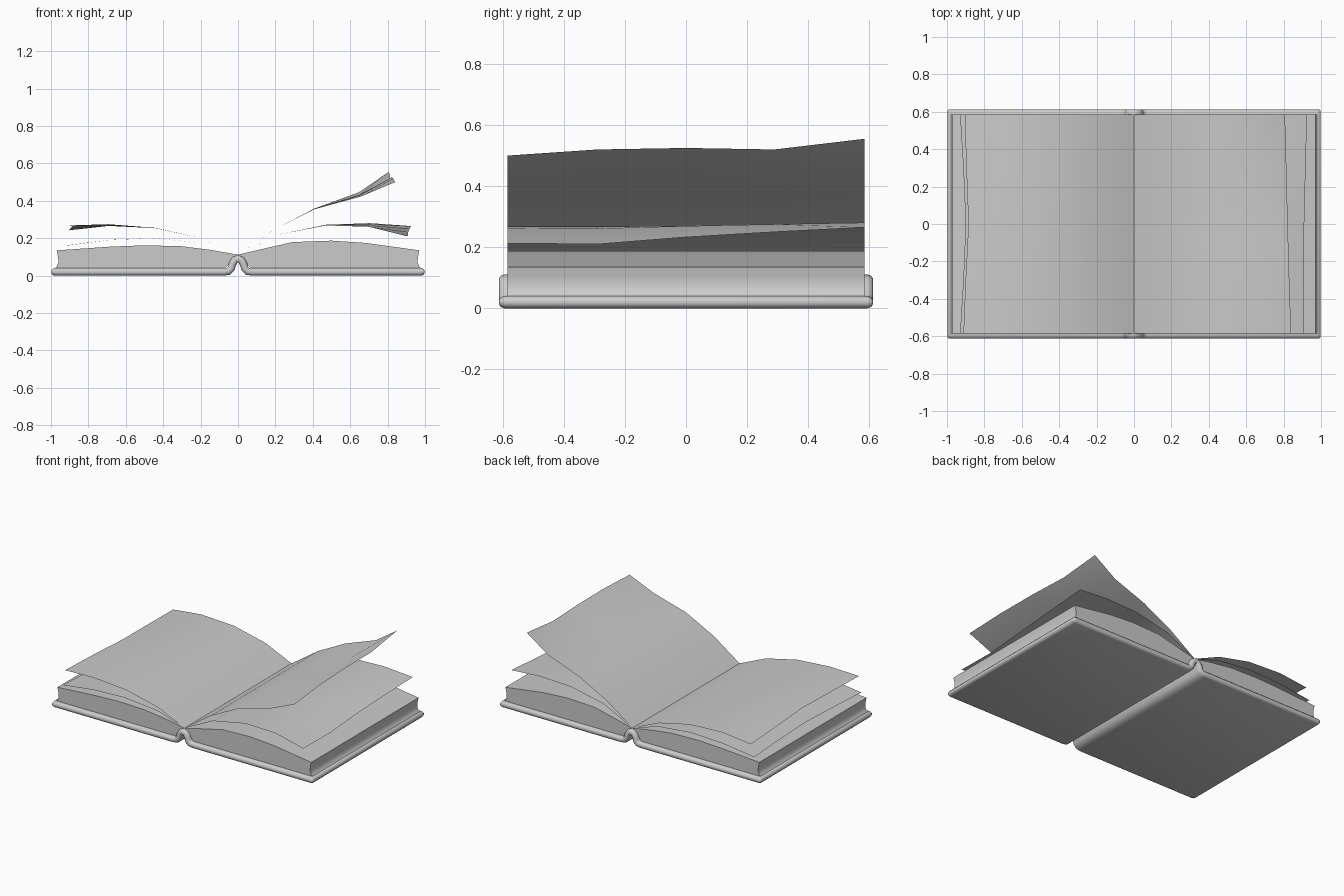
import bpy
import bmesh
from mathutils import Vector

if "Cube" in bpy.data.objects:
    bpy.data.objects.remove(bpy.data.objects["Cube"])


def make_object(name, bm, smooth=None):
    bmesh.ops.remove_doubles(bm, verts=bm.verts, dist=1e-5)
    bmesh.ops.recalc_face_normals(bm, faces=bm.faces)
    mesh = bpy.data.meshes.new(name)
    bm.to_mesh(mesh)
    bm.free()
    ob = bpy.data.objects.new(name, mesh)
    bpy.context.collection.objects.link(ob)
    if smooth:
        bpy.ops.object.select_all(action='DESELECT')
        ob.select_set(True)
        bpy.context.view_layer.objects.active = ob
        bpy.ops.object.shade_smooth_by_angle(angle=smooth)
    return ob


# Cover: two boards and a raised spine, swept along y with rounded rims
def cover():
    # centreline x, z and thickness factor, for the right half
    half = [(0, .091, 1), (.017, .083, 1), (.03, .062, 1), (.036, .038, 1),
            (.05, .023, 1), (.075, .02, 1), (.978, .02, 1), (.99, .02, .85), (.998, .02, .35)]
    path = [(-x, z, f) for x, z, f in reversed(half[1:])] + half
    bm = bmesh.new()
    rims = []
    for y, t, shrink in [(.612, .007, .006), (.606, .016, .002), (.594, .02, 0)]:
        rims.append((y, t, shrink))
    stations = rims + [(-y, t, s) for y, t, s in reversed(rims)]
    loops = []
    for y, t, s in stations:
        top, bottom = [], []
        for i, (x, z, f) in enumerate(path):
            a = path[max(i - 1, 0)]
            b = path[min(i + 1, len(path) - 1)]
            n = Vector((a[1] - b[1], b[0] - a[0])).normalized() * t * f
            xs = x * (1 - s) if abs(x) > .5 else x
            top.append(bm.verts.new((xs + n.x, y, z + n.y)))
            bottom.append(bm.verts.new((xs - n.x, y, z - n.y)))
        loops.append((top, bottom))
    for (t0, b0), (t1, b1) in zip(loops, loops[1:]):
        r0, r1 = t0 + b0[::-1], t1 + b1[::-1]
        for i in range(len(r0)):
            j = (i + 1) % len(r0)
            bm.faces.new((r0[i], r0[j], r1[j], r1[i]))
    for top, bottom in (loops[0], loops[-1]):
        for i in range(len(top) - 1):
            bm.faces.new((top[i], top[i + 1], bottom[i + 1], bottom[i]))
    make_object("cover", bm, .9)


# Page block: solid stack of pages with a hollowed fore edge
def page_block(name, side, top):
    outline = top + [(.962, .1), (.96, .07), (.97, .048), (.98, .038),
                     (.07, .038), (.05, .06), (.03, .09)]
    bm = bmesh.new()
    face = bm.faces.new([bm.verts.new((side * x, -.585, z)) for x, z in outline])
    ext = bmesh.ops.extrude_face_region(bm, geom=[face])
    moved = [v for v in ext["geom"] if isinstance(v, bmesh.types.BMVert)]
    bmesh.ops.translate(bm, verts=moved, vec=(0, 1.17, 0))
    make_object(name, bm, .5)


# Loose page: single sheet, its free edge twisted row by row from front to back
def loose_page(name, curve, edge_x, edge_z):
    bm = bmesh.new()
    rows = []
    xe, ze = curve[-1]
    for y, ex, ez in zip((-.585, -.29, 0, .29, .585), edge_x, edge_z):
        row = []
        for x, z in curve:
            w = (x / xe) ** 4
            row.append(bm.verts.new((x + w * (ex - xe), y, z + w * (ez - ze))))
        rows.append(row)
    for a, b in zip(rows, rows[1:]):
        for i in range(len(a) - 1):
            bm.faces.new((a[i], a[i + 1], b[i + 1], b[i]))
    make_object(name, bm, .6)


cover()
page_block("page_block_right", 1,
           [(0, .112), (.15, .147), (.29, .179), (.5, .187), (.68, .175), (.97, .135)])
page_block("page_block_left", -1,
           [(0, .112), (.15, .138), (.3, .157), (.5, .162), (.68, .155), (.97, .135)])

loose_page("raised_page_right", [(0, .112), (.2, .25), (.41, .357), (.65, .433), (.82, .525)],
           (.84, .83, .822, .815, .807), (.5, .52, .525, .52, .555))
loose_page("lower_page_right", [(0, .112), (.22, .22), (.47, .27), (.7, .27), (.91, .235)],
           (.908, .907, .91, .917, .925), (.213, .21, .233, .25, .265))
loose_page("upper_page_left", [(0, .112), (-.2, .2), (-.44, .255), (-.69, .272), (-.9, .26)],
           (-.912, -.9, -.885, -.896, -.905), (.268, .267, .262, .252, .242))
loose_page("lower_page_left", [(0, .112), (-.2, .175), (-.45, .2), (-.69, .19), (-.915, .16)],
           (-.93, -.912, -.9, -.912, -.93), (.16, .161, .163, .161, .16))
